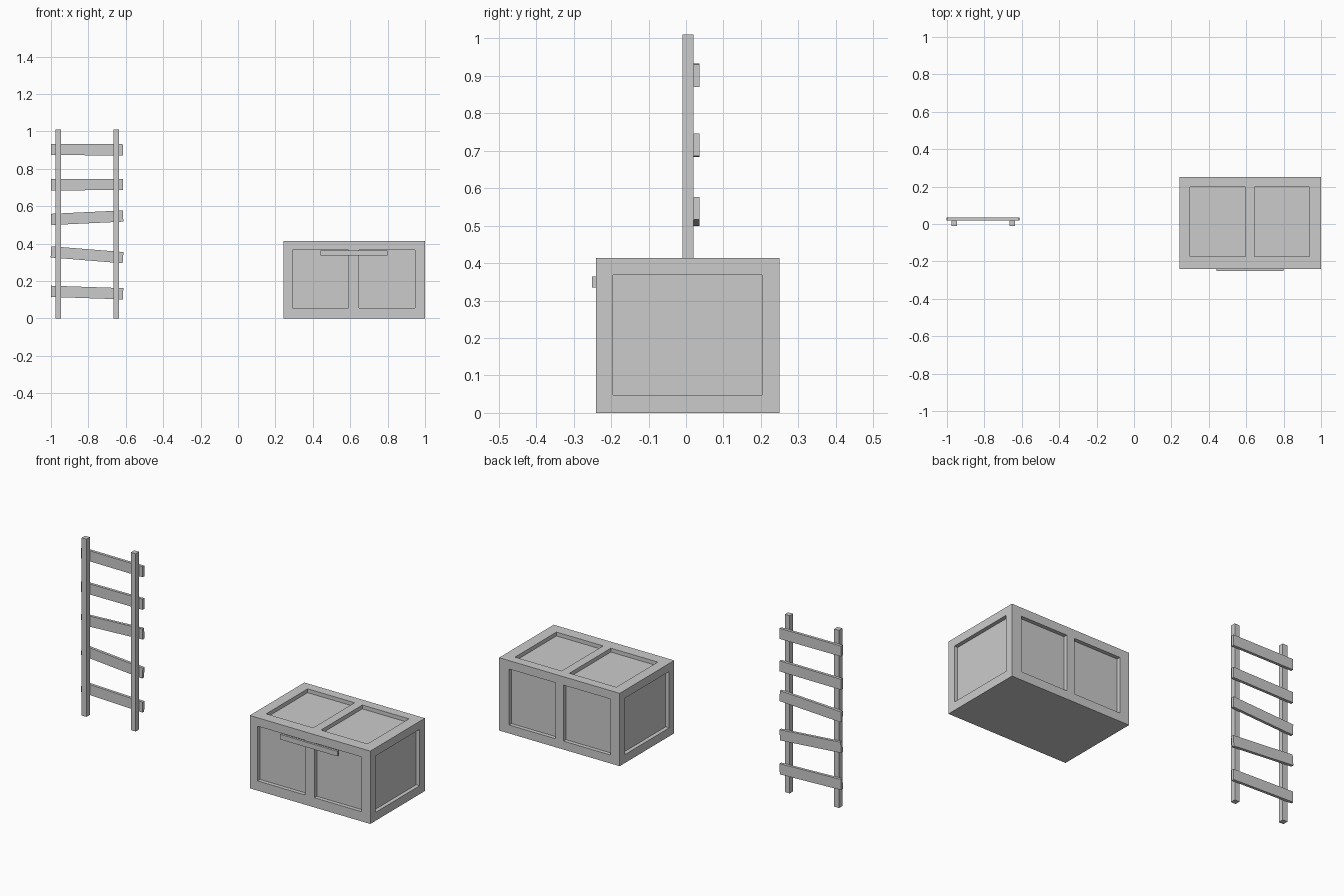
import bpy, bmesh
from mathutils import Matrix, Vector

if "Cube" in bpy.data.objects:
    bpy.data.objects.remove(bpy.data.objects["Cube"])


def make_boxes(name, boxes):
    """One object made of axis-aligned boxes given as (min corner, max corner)."""
    bm = bmesh.new()
    for lo, hi in boxes:
        lo, hi = Vector(lo), Vector(hi)
        bmesh.ops.create_cube(bm, size=1.0, matrix=Matrix.Translation((lo + hi) / 2)
                              @ Matrix.Diagonal((*(hi - lo), 1.0)))
    mesh = bpy.data.meshes.new(name)
    bm.to_mesh(mesh)
    bm.free()
    obj = bpy.data.objects.new(name, mesh)
    bpy.context.collection.objects.link(obj)
    return obj


# Ladder posts
for name, x in (("ladder_post_left", -0.961), ("ladder_post_right", -0.651)):
    make_boxes(name, [((x - 0.015, -0.01, 0), (x + 0.015, 0.02, 1.01))])

# Ladder rungs: planks nailed on the back, each with its own tilt
rungs = [(0.138, -0.034), (0.340, -0.080), (0.538, 0.047), (0.715, 0.005), (0.902, -0.006)]
for i, (z, tilt) in enumerate(rungs):
    rung = make_boxes(f"ladder_rung_{i + 1}", [((-0.193, 0.02, -0.03), (0.193, 0.036, 0.03))])
    rung.location = (-0.807, 0, z)
    rung.rotation_euler.y = -tilt

# Chest body
X0, X1, Y0, Y1, H = 0.242, 1.0, -0.24, 0.25, 0.414
D, OUT = 0.022, 0.05   # recess depth, cutter overshoot
chest = make_boxes("chest_body", [((X0, Y0, 0), (X1, Y1, H))])

# Recessed panels: two each on front, back and lid, one on each end
cuts = []
for a, b in ((0.291, 0.590), (0.648, 0.946)):
    cuts.append(((a, Y0 - OUT, 0.055), (b, Y0 + D, 0.366)))
for a, b in ((0.300, 0.595), (0.644, 0.937)):
    cuts.append(((a, Y1 - D, 0.048), (b, Y1 + OUT, 0.366)))
    cuts.append(((a, -0.175, H - D), (b, 0.197, H + OUT)))
for a, b in ((X0 - OUT, X0 + D), (X1 - D, X1 + OUT)):
    cuts.append(((a, -0.195, 0.048), (b, 0.203, 0.368)))
cutter = make_boxes("panel_cutter", cuts)

mod = chest.modifiers.new("panels", 'BOOLEAN')
mod.operation = 'DIFFERENCE'
mod.solver = 'EXACT'
mod.object = cutter
bpy.context.view_layer.objects.active = chest
bpy.ops.object.modifier_apply(modifier=mod.name)
bpy.data.objects.remove(cutter)

# Front handle strip bridging the two panels
make_boxes("chest_handle", [((0.44, -0.251, 0.335), (0.80, -0.238, 0.364))])
